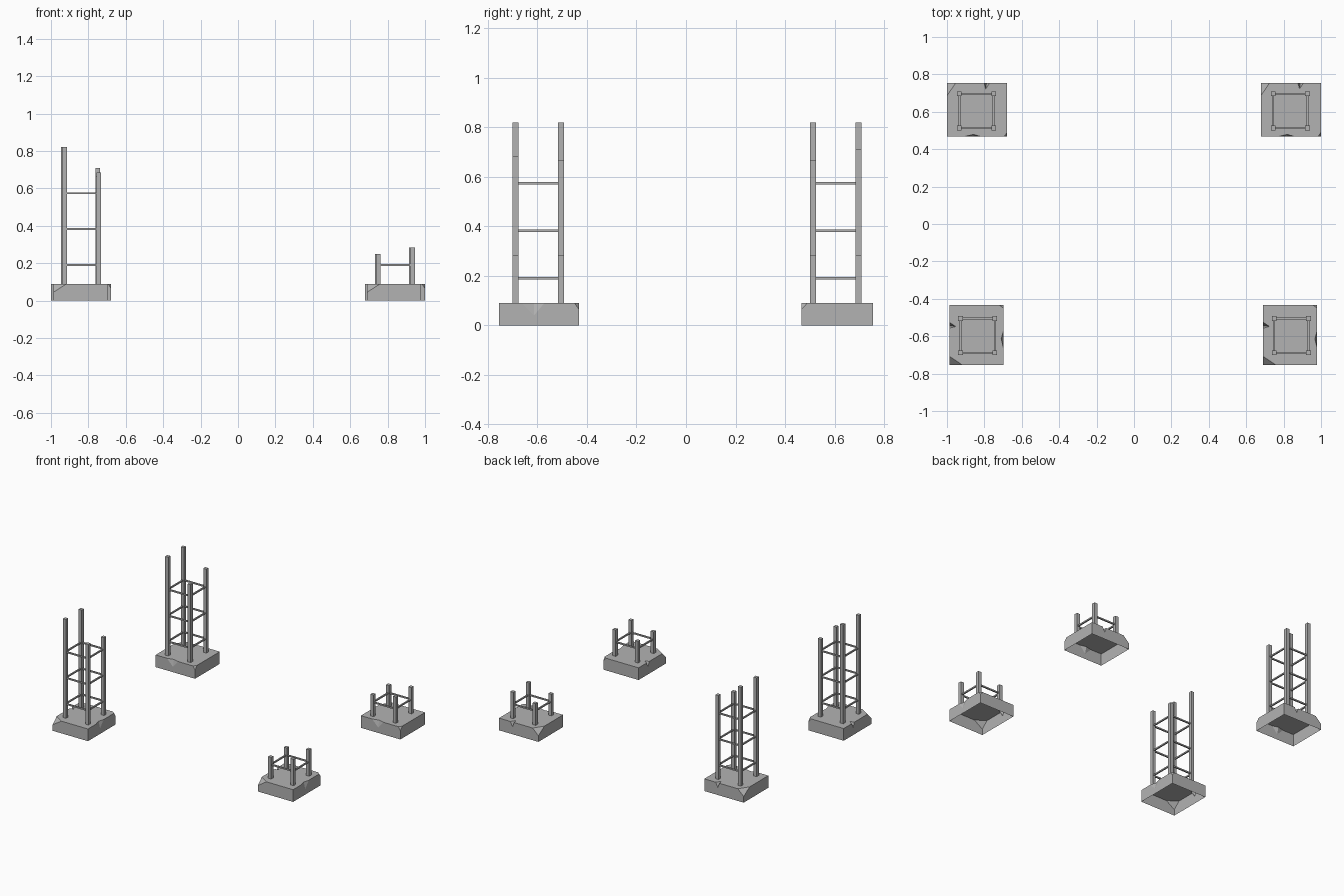
import bpy
import bmesh
from math import pi
from mathutils import Vector, Matrix

cube = bpy.data.objects.get("Cube")
if cube:
    bpy.data.objects.remove(cube, do_unlink=True)


def material(name, value):
    mat = bpy.data.materials.new(name)
    mat.use_nodes = True
    color = (value, value, value, 1)
    mat.diffuse_color = color
    bsdf = next(n for n in mat.node_tree.nodes if n.type == 'BSDF_PRINCIPLED')
    bsdf.inputs["Base Color"].default_value = color
    bsdf.inputs["Roughness"].default_value = 0.9
    return mat


GREY = material("concrete grey", 0.45)
HX, HY, TOP = 0.161, 0.144, 0.09   # footing half sizes and height
POST, RAIL, REACH = 0.025, 0.01, 0.0915


def make_object(name, bm, matrix=None):
    mesh = bpy.data.meshes.new(name)
    bm.to_mesh(mesh)
    bm.free()
    mesh.materials.append(GREY)
    obj = bpy.data.objects.new(name, mesh)
    bpy.context.collection.objects.link(obj)
    if matrix:
        obj.matrix_world = matrix
    return obj


def add_box(bm, low, high):
    low, high = Vector(low), Vector(high)
    size = Matrix.Diagonal((high - low).to_4d())
    size[3][3] = 1
    bmesh.ops.create_cube(bm, size=1, matrix=Matrix.Translation((low + high) / 2) @ size)


# Open-bottomed concrete footing with two broken corners and two chipped edges
def footing(name, matrix):
    bm = bmesh.new()
    points = {
        "base_fl": (-HX, -HY, 0), "base_fr": (HX, -HY, 0),
        "base_br": (HX, HY, 0), "base_bl": (-HX, HY, 0),
        "top_fl": (-HX, -HY, TOP), "top_br": (HX, HY, TOP),
        # small broken corner
        "small_low": (HX, -HY, 0.065),
        "small_a": (HX - 0.017, -HY, TOP), "small_b": (HX, -HY + 0.023, TOP),
        # large broken corner
        "large_low": (-HX, HY, 0.045),
        "large_a": (-HX + 0.047, HY, TOP), "large_b": (-HX, HY - 0.07, TOP),
        # wide chip
        "wide_a": (-0.07, -HY, TOP), "wide_b": (0.022, -HY, TOP),
        "wide_low": (-0.02, -HY, 0.04), "wide_in": (-0.02, -HY + 0.012, TOP),
        # narrow chip
        "narrow_a": (0.037, HY, TOP), "narrow_b": (0.068, HY, TOP),
        "narrow_low": (0.05, HY, 0.055), "narrow_in": (0.046, HY - 0.033, TOP),
    }
    verts = {key: bm.verts.new(co) for key, co in points.items()}
    faces = [
        "base_fl base_fr small_low small_a wide_b wide_low wide_a top_fl",
        "base_fr base_br top_br small_b small_low",
        "base_br base_bl large_low large_a narrow_a narrow_low narrow_b top_br",
        "base_bl base_fl top_fl large_b large_low",
        "small_low small_b small_a",
        "large_low large_b large_a",
        "wide_a wide_low wide_in",
        "wide_low wide_b wide_in",
        "narrow_b narrow_low narrow_in",
        "narrow_low narrow_a narrow_in",
        "top_fl wide_a wide_in wide_b small_a small_b top_br "
        "narrow_b narrow_in narrow_a large_a large_b",
    ]
    for names in faces:
        bm.faces.new([verts[key] for key in names.split()])
    make_object(name, bm, matrix)


# Four posts, each with its own broken-off height
def posts(name, center, heights):
    bm = bmesh.new()
    for (sx, sy), height in heights.items():
        x, y = center[0] + sx * REACH, center[1] + sy * REACH
        h = POST / 2
        add_box(bm, (x - h, y - h, TOP), (x + h, y + h, height))
    make_object(name, bm)


# Square rings of thin rails tying the posts together
def rails(name, center, levels):
    bm = bmesh.new()
    h = RAIL / 2
    for z in levels:
        for side in (-1, 1):
            x, y = center[0] + side * REACH, center[1] + side * REACH
            add_box(bm, (x - h, center[1] - REACH, z - h), (x + h, center[1] + REACH, z + h))
            add_box(bm, (center[0] - REACH, y - h, z - h), (center[0] + REACH, y + h, z + h))
    make_object(name, bm)


def post_heights(right_front, right_back, left_front, left_back):
    return {(-1, -1): right_front, (-1, 1): right_back,
            (1, -1): left_front, (1, 1): left_back}


SHORT = post_heights(0.25, 0.25, 0.285, 0.285)
LEVELS = (0.19, 0.382, 0.574)
towers = [
    ("back_right", (-0.839, 0.611), 0, post_heights(0.82, 0.82, 0.665, 0.71), LEVELS),
    ("back_left", (0.839, 0.611), 0, SHORT, LEVELS[:1]),
    ("front_right", (-0.842, -0.594), pi / 2, post_heights(0.82, 0.82, 0.685, 0.665), LEVELS),
    ("front_left", (0.835, -0.594), pi / 2, SHORT, LEVELS[:1]),
]

for name, (x, y), angle, heights, levels in towers:
    turn = Matrix.Rotation(angle, 4, 'Z')
    footing(name + "_footing", Matrix.Translation((x, y, 0)) @ turn)
    # the frame sits slightly off the footing's middle
    center = Vector((x, y, 0)) + turn @ Vector((-0.003, -0.006, 0))
    posts(name + "_posts", center, heights)
    rails(name + "_rails", center, levels)
